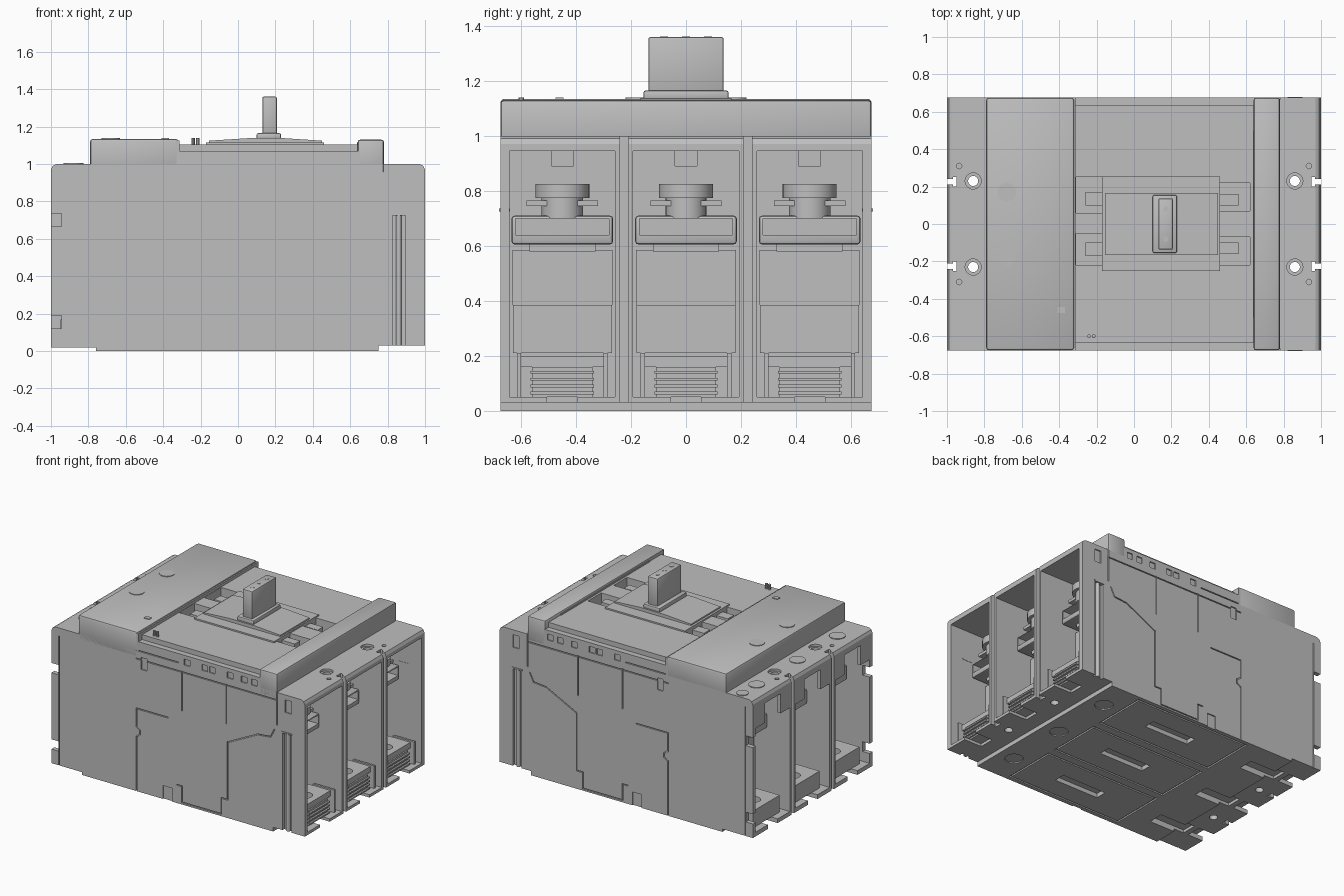
import bpy, bmesh, math
from mathutils import Vector

if "Cube" in bpy.data.objects:
    bpy.data.objects.remove(bpy.data.objects["Cube"])

grey = bpy.data.materials.new("housing grey")
grey.use_nodes = True
GREY = (0.52, 0.52, 0.52, 1)
grey.diffuse_color = GREY
grey.node_tree.nodes["Principled BSDF"].inputs["Base Color"].default_value = GREY


def finish(name, bm):
    bmesh.ops.recalc_face_normals(bm, faces=bm.faces)
    mesh = bpy.data.meshes.new(name)
    bm.to_mesh(mesh)
    bm.free()
    mesh.materials.append(grey)
    obj = bpy.data.objects.new(name, mesh)
    bpy.context.collection.objects.link(obj)
    return obj


def box(name, xs, ys, zs, bevel=0):
    bm = bmesh.new()
    bmesh.ops.create_cube(bm, size=1)
    for v in bm.verts:
        v.co = [r[0] if c < 0 else r[1] for c, r in zip(v.co, (xs, ys, zs))]
    if bevel:
        bmesh.ops.bevel(bm, geom=bm.edges[:], offset=bevel, segments=2, affect='EDGES', profile=0.5)
    return finish(name, bm)


def cylinder(name, x, y, zs, r, sides=24):
    bm = bmesh.new()
    bmesh.ops.create_cone(bm, cap_ends=True, segments=sides, radius1=r, radius2=r, depth=zs[1] - zs[0])
    bmesh.ops.translate(bm, verts=bm.verts, vec=(x, y, sum(zs) / 2))
    return finish(name, bm)


def prism(name, outline, y):
    """Extrude an x-z outline from -y to y."""
    bm = bmesh.new()
    face = bm.faces.new([bm.verts.new((x, -y, z)) for x, z in outline])
    new = bmesh.ops.extrude_face_region(bm, geom=[face])["geom"]
    bmesh.ops.translate(bm, verts=[g for g in new if isinstance(g, bmesh.types.BMVert)], vec=(0, 2 * y, 0))
    return finish(name, bm)


def groove(x0, z0, x1, z1, side, wide=0.007, deep=0.008):
    """Bar along a line on a side face, used as a cutter."""
    a, b = Vector((x0, z0)), Vector((x1, z1))
    along = (b - a).normalized()
    n = Vector((-along.y, along.x)) * wide / 2
    a, b = a - along * wide / 2, b + along * wide / 2
    obj = prism("groove_cutter", [a + n, b + n, b - n, a - n], deep)
    for v in obj.data.vertices:
        v.co.y += side * W
    return obj


def carve(target, cutters):
    for c in cutters:
        mod = target.modifiers.new("cut", 'BOOLEAN')
        mod.object, mod.operation, mod.solver = c, 'DIFFERENCE', 'EXACT'
        c.hide_render = True
    bpy.context.view_layer.update()
    graph = bpy.context.evaluated_depsgraph_get()
    mesh = bpy.data.meshes.new_from_object(target.evaluated_get(graph))
    target.modifiers.clear()
    target.data = mesh
    for c in cutters:
        bpy.data.objects.remove(c)


W = 0.675
POLES = (-0.45, 0, 0.45)
SIDES = (-1, 1)

# Main case
case = prism("case", [(-1, 0.02), (-0.76, 0.02), (-0.76, 0), (0.75, 0), (0.75, 0.03), (1, 0.03),
                      (1, 0.97), (0.99, 0.99), (0.97, 1), (-0.97, 1), (-0.99, 0.99), (-1, 0.97)], W)
cuts = []
for y in POLES:
    # Terminal bays, top notches and floor openings at both ends
    bay = (y - 0.192, y + 0.192)
    notch = (y - 0.055, y + 0.055)
    cuts += [box("bay_cutter", (0.68, 1.1), bay, (0.05, 0.945)),
             box("bay_cutter", (-0.97, -0.68), bay, (0.05, 0.945)),
             box("mouth_cutter", (-1.1, -0.96), bay, (0.05, 0.79)),
             box("window_cutter", (-1.1, -0.96), (y - 0.09, y + 0.09), (0.7, 0.93)),
             box("floor_cutter", (0.86, 1.1), notch, (-0.1, 0.1)),
             box("floor_cutter", (-1.1, -0.88), notch, (-0.1, 0.1)),
             box("pocket_cutter", (0.64, 0.8), (y - 0.04, y + 0.04), (0.89, 0.95)),
             box("slot_cutter", (-0.84, -0.56), notch, (-0.1, 0.04))]
    # Panel seams and discs underneath
    for s in SIDES:
        cuts.append(box("seam_cutter", (-0.4, 0.5), (y + s * 0.19 - 0.006, y + s * 0.19 + 0.006), (-0.1, 0.01)))
    for x in (-0.4, 0.5):
        cuts.append(box("seam_cutter", (x - 0.006, x + 0.006), (y - 0.2, y + 0.2), (-0.1, 0.01)))
    cuts.append(box("window_cutter", (-0.1, 0.25), (y - 0.04, y + 0.04), (-0.1, 0.03)))
    cuts.append(cylinder("disc_cutter", 0.63, y, (-0.1, 0.008), 0.06))
for s in SIDES:
    # Mounting holes and dovetail slots between the poles
    for x in SIDES:
        px = 0.86 * x
        cuts += [cylinder("hole_cutter", px, s * 0.23, (-0.2, 1.2), 0.027),
                 cylinder("counterbore_cutter", px, s * 0.23, (0.985, 1.2), 0.043),
                 cylinder("pin_cutter", 0.935 * x, s * 0.31, (0.95, 1.2), 0.015, 12),
                 box("slot_cutter", sorted((0.96 * x, 1.1 * x)), sorted((s * 0.21, s * 0.24)), (-0.1, 1.1)),
                 box("slot_cutter", sorted((0.95 * x, 0.968 * x)), sorted((s * 0.2, s * 0.25)), (-0.1, 1.1))]
    # Seams on the long sides
    lines = [(-0.33, 0, -0.33, 0.39), (-0.33, 0.39, -0.3, 0.41), (-0.3, 0.41, -0.3, 0.44),
             (-0.3, 0.44, -0.33, 0.46), (-0.33, 0.46, -0.33, 0.59), (-0.33, 0.59, -0.08, 0.59),
             (0.38, 0.67, 0.38, 0.95), (0.78, 0.77, 0.78, 1), (-0.33, 0.945, 0.78, 0.945),
             (0.03, 0.67, 0.03, 0.95), (-0.01, 0.13, 0.03, 0.13), (0.03, 0.015, 0.03, 0.13),
             (0.03, 0.015, 0.34, 0.015), (0.34, 0.015, 0.34, 0.13), (0.34, 0.13, 0.39, 0.13),
             (0.39, 0.13, 0.39, 0.54), (0.39, 0.54, 0.63, 0.66), (0.63, 0.66, 0.73, 0.67),
             (0.73, 0.67, 0.76, 0.73), (-0.94, 0.02, -0.94, 0.94)]
    cuts += [groove(*line, s) for line in lines]
    cuts += [groove(0.86, 0, 0.86, 0.7, s, 0.07, 0.02), groove(-0.27, 0.9, -0.27, 0.94, s, 0.045),
             groove(0.87, 0.9, 0.87, 0.94, s, 0.05), groove(-0.085, 0, -0.085, 0.06, s, 0.07)]
    # Finger notches at the left end
    for z in (0.155, 0.7):
        cuts.append(box("notch_cutter", (-1.1, -0.945), sorted((s * 0.6, s * 0.8)), (z - 0.035, z + 0.035)))
carve(case, cuts)

# Vertical rods set into the side channels
for s in SIDES:
    cylinder("side_rod", 0.86, s * 0.66, (0.03, 0.73), 0.014, 12)
    box("rod_cap", (0.82, 0.9), sorted((s * 0.64, s * 0.68)), (0.725, 0.735))

# Terminals deep inside the bays
for y in POLES:
    def part(name, xs, half, zs, bevel=0):
        return box(name, xs, (y - half, y + half), zs, bevel)

    part("pole_block", (0.67, 0.715), 0.182, (0.385, 0.585))
    part("pole_block_lower", (0.67, 0.725), 0.18, (0.21, 0.385))
    pad = part("terminal_pad", (0.67, 0.94), 0.15, (0.16, 0.2))
    shoe = part("terminal_shoe", (0.67, 0.95), 0.11, (0.05, 0.16))
    for piece in (pad, shoe):
        carve(piece, [cylinder("hole_cutter", 0.85, y, (0.1, 0.3), 0.045)])
    for i in range(4):
        z = 0.06 + i * 0.025
        part("shoe_rib", (0.69, 0.962), 0.115, (z, z + 0.01))
    for s in SIDES:
        box("shoe_guide", (0.8, 0.97), sorted((y + s * 0.15, y + s * 0.165)), (0.05, 0.21))
    clamp = part("clamp_frame", (0.67, 0.83), 0.185, (0.605, 0.71), 0.012)
    carve(clamp, [box("mouth_cutter", (0.7, 1), (y - 0.17, y + 0.17), (0.64, 0.7))])
    part("clamp_neck", (0.67, 0.76), 0.12, (0.58, 0.61))
    part("clamp_bar", (0.67, 0.82), 0.13, (0.745, 0.765))
    cylinder("screw_shank", 0.77, y, (0.7, 0.78), 0.075)
    cylinder("screw_head", 0.77, y, (0.775, 0.825), 0.098)
    # Left end
    part("rear_block", (-0.725, -0.67), 0.182, (0.21, 0.585))
    pad = part("rear_pad", (-0.95, -0.67), 0.15, (0.05, 0.17))
    carve(pad, [cylinder("hole_cutter", -0.85, y, (0.1, 0.3), 0.045)])
    part("rear_clamp", (-0.83, -0.67), 0.185, (0.605, 0.71), 0.012)
    cylinder("rear_screw", -0.77, y, (0.7, 0.825), 0.09)

# Tall left cover with its rounded edges
box("left_cover", (-0.79, -0.32), (-W, W), (0.95, 1.135), 0.014)
box("cover_edge", (-0.33, -0.312), (-W, W), (0.99, 1.125))
for s in SIDES:
    cylinder("cover_plug", -0.68, s * 0.17, (1.13, 1.139), 0.05)
cylinder("ledge_plug", -0.88, 0.62, (0.995, 1.005), 0.04)
for y in (-0.45, 0, 0.46):
    cylinder("ledge_plug", -0.88, y, (0.995, 1.005), 0.053)
box("cover_window", (-0.41, -0.37), (-0.475, -0.445), (1.13, 1.14))

# Middle cover with castellated sides and pockets beside the lever
skirt = box("middle_skirt", (-0.32, 0.65), (-W, W), (0.99, 1.07))
cuts = []
for s in SIDES:
    for x in (0.07, 0.21, 0.27, 0.41, 0.52, 0.6):
        cuts.append(groove(x, 0.9, x, 1.02, s, 0.045))
    cuts.append(groove(-0.33, 1.005, 0, 1.005, s))
pockets = [((-0.31, -0.17), (0.06, 0.25)), ((-0.31, -0.17), (-0.22, -0.05)),
           ((0.46, 0.62), (0.07, 0.22)), ((0.46, 0.62), (-0.22, -0.07))]
carve(skirt, cuts + [box("pocket_cutter", xs, ys, (1.01, 1.2)) for xs, ys in pockets])
panel = box("middle_panel", (-0.315, 0.65), (-0.635, 0.635), (1.06, 1.105))
carve(panel, [box("pocket_cutter", xs, ys, (1, 1.2)) for xs, ys in pockets])
for s in SIDES:
    box("pocket_latch", (-0.26, -0.16), sorted((s * 0.1, s * 0.17)), (1.01, 1.09))
    box("pocket_hook", (0.46, 0.56), sorted((s * 0.1, s * 0.16)), (1.01, 1.09))
for x in (-0.24, -0.215):
    cylinder("seal_post", x, -0.6, (1.06, 1.14), 0.01, 10)

# Raised bar on the right
box("right_bar", (0.64, 0.78), (-W, W), (0.95, 1.13), 0.012)
box("bar_lip", (0.635, 0.66), (-0.5, 0.5), (1.06, 1.115))

# Escutcheon, sloping shutter and lever
box("escutcheon", (-0.17, 0.46), (-0.25, 0.255), (1.095, 1.115))
prism("shutter", [(-0.155, 1.11), (0.45, 1.11), (0.45, 1.125), (0.25, 1.138), (0.05, 1.138), (-0.155, 1.125)], 0.165)
box("lever_collar", (0.1, 0.23), (-0.155, 0.155), (1.13, 1.165), 0.008)
box("lever", (0.13, 0.208), (-0.137, 0.137), (1.15, 1.36), 0.008)
for y in (-0.08, 0, 0.08):
    cylinder("lever_dot", 0.17, y, (1.355, 1.362), 0.014, 12)

# Smooth rounded walls, keep edges sharp
for obj in bpy.context.collection.objects:
    if obj.type == 'MESH' and obj.data.materials and obj.data.materials[0] == grey:
        obj.select_set(True)
        bpy.context.view_layer.objects.active = obj
bpy.ops.object.shade_smooth_by_angle(angle=math.radians(25))
